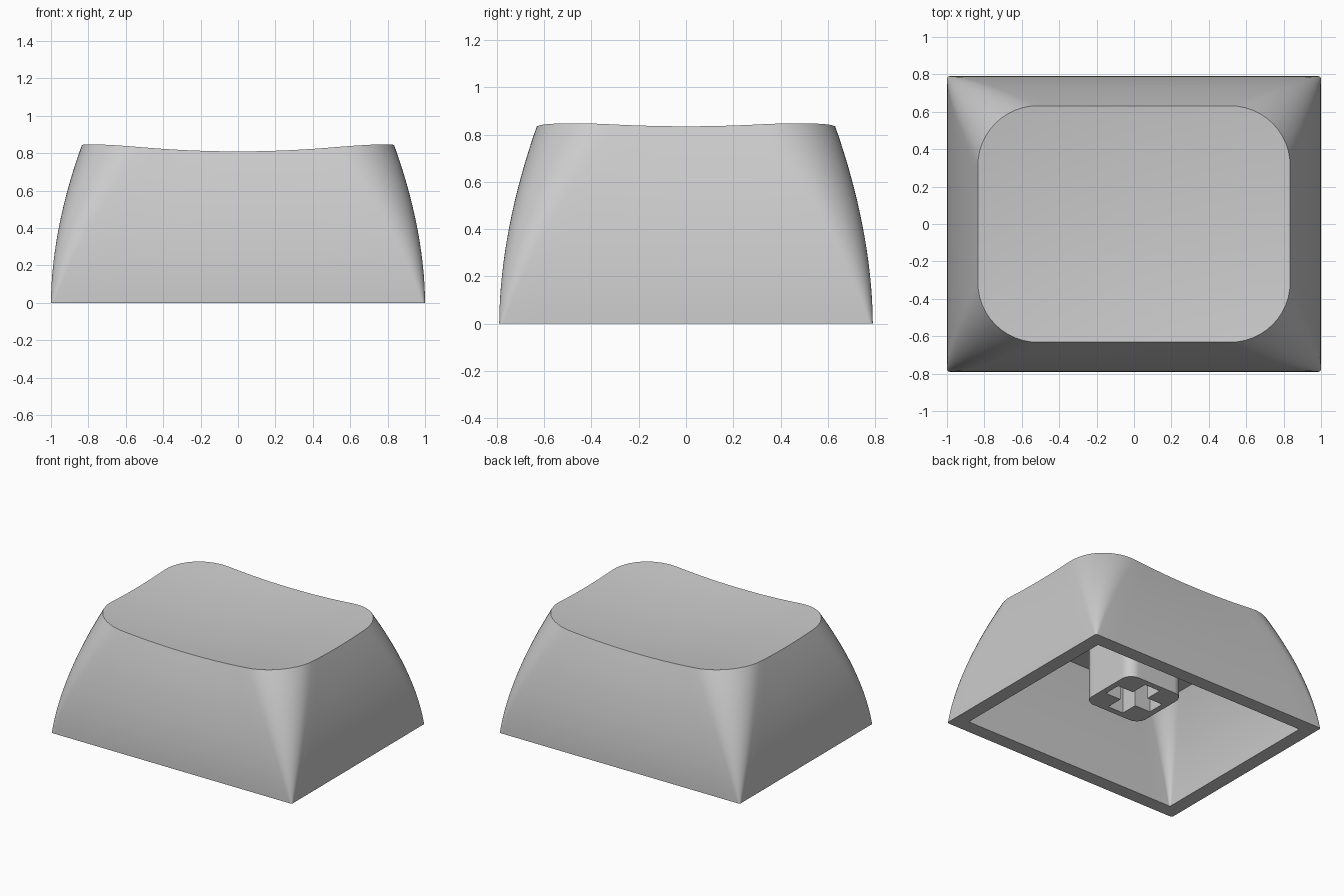
import bpy
import bmesh
from math import cos, sin, pi, radians

cube = bpy.data.objects.get("Cube")
if cube:
    bpy.data.objects.remove(cube, do_unlink=True)

grey = bpy.data.materials.new("plain grey plastic")
grey.use_nodes = True
colour = (0.6, 0.6, 0.6, 1)
grey.diffuse_color = colour
grey.node_tree.nodes["Principled BSDF"].inputs["Base Color"].default_value = colour

ARC, SIDE = 12, 12


def rounded_rect(hx, hy, r):
    """Counter-clockwise outline, with the straight sides subdivided."""
    corners = []
    for i, (sx, sy) in enumerate(((1, 1), (-1, 1), (-1, -1), (1, -1))):
        angles = [(i + k / ARC) * pi / 2 for k in range(ARC + 1)]
        corners.append([(sx * (hx - r) + r * cos(a), sy * (hy - r) + r * sin(a))
                        for a in angles])
    points = []
    for i, arc in enumerate(corners):
        (x0, y0), (x1, y1) = arc[-1], corners[(i + 1) % 4][0]
        points += arc
        points += [(x0 + (x1 - x0) * k / SIDE, y0 + (y1 - y0) * k / SIDE)
                   for k in range(1, SIDE)]
    return points


def dish(x, y):
    """Height of the scooped top surface."""
    return 0.776 + 0.084 * (x * x + y * y)


def finish(name, bm):
    bmesh.ops.recalc_face_normals(bm, faces=bm.faces)
    mesh = bpy.data.meshes.new(name)
    bm.to_mesh(mesh)
    bm.free()
    mesh.materials.append(grey)
    obj = bpy.data.objects.new(name, mesh)
    bpy.context.collection.objects.link(obj)
    return obj


def smooth(obj):
    bpy.ops.object.select_all(action="DESELECT")
    obj.select_set(True)
    bpy.context.view_layer.objects.active = obj
    bpy.ops.object.shade_smooth_by_angle(angle=radians(30))


def loft(name, rings):
    """Skin a list of matching rings and close both ends."""
    bm = bmesh.new()
    loops = [[bm.verts.new(p) for p in ring] for ring in rings]
    for a, b in zip(loops, loops[1:]):
        for i in range(len(a)):
            j = (i + 1) % len(a)
            bm.faces.new((a[i], a[j], b[j], b[i]))
    bm.faces.new(loops[0])
    bm.faces.new(loops[-1])
    return finish(name, bm)


def prism(name, outline, z0, z1):
    return loft(name, [[(x, y, z) for x, y in outline] for z in (z0, z1)])


# Hollow shell: inner roof, inner walls, bottom rim, bulging outer walls, scooped top
STEPS = 16
ROOF = 0.71
inner, outer, top = [], [], []
for k in range(STEPS + 1):
    t = k / STEPS
    bulge = t ** 1.85
    outline = rounded_rect(0.895 - 0.165 * bulge, 0.685 - 0.135 * bulge, 0.01 + 0.15 * t)
    inner.insert(0, [(x, y, ROOF * t) for x, y in outline])

rim = rounded_rect(0.835, 0.632, 0.32)
for k in range(STEPS + 1):
    t = k / STEPS
    bulge = t ** 1.85
    outline = rounded_rect(1 - 0.165 * bulge, 0.79 - 0.158 * bulge, 0.015 + 0.305 * t)
    outer.append([(x, y, t * dish(*p)) for (x, y), p in zip(outline, rim)])

for k in range(1, 12):
    s = 1 - k / 12
    top.append([(x * s, y * s, dish(x * s, y * s)) for x, y in rim])

smooth(loft("keycap_shell", inner + outer + top))

# Mounting stem with a cross-shaped socket
stem = prism("mounting_stem", rounded_rect(0.24, 0.24, 0.08), 0.21, ROOF + 0.01)
L, W = 0.195, 0.065
quarter = [(L, -W), (L, W), (W, W)]
cross = []
for i in range(4):
    for x, y in quarter:
        for _ in range(i):
            x, y = -y, x
        cross.append((x, y))
cutter = prism("socket_cutter", cross, 0.1, 0.58)
cutter.hide_render = True

cut = stem.modifiers.new("socket", "BOOLEAN")
cut.operation = "DIFFERENCE"
cut.solver = "EXACT"
cut.object = cutter
smooth(stem)
bpy.ops.object.modifier_apply(modifier=cut.name)
bpy.data.objects.remove(cutter, do_unlink=True)
smooth(stem)
